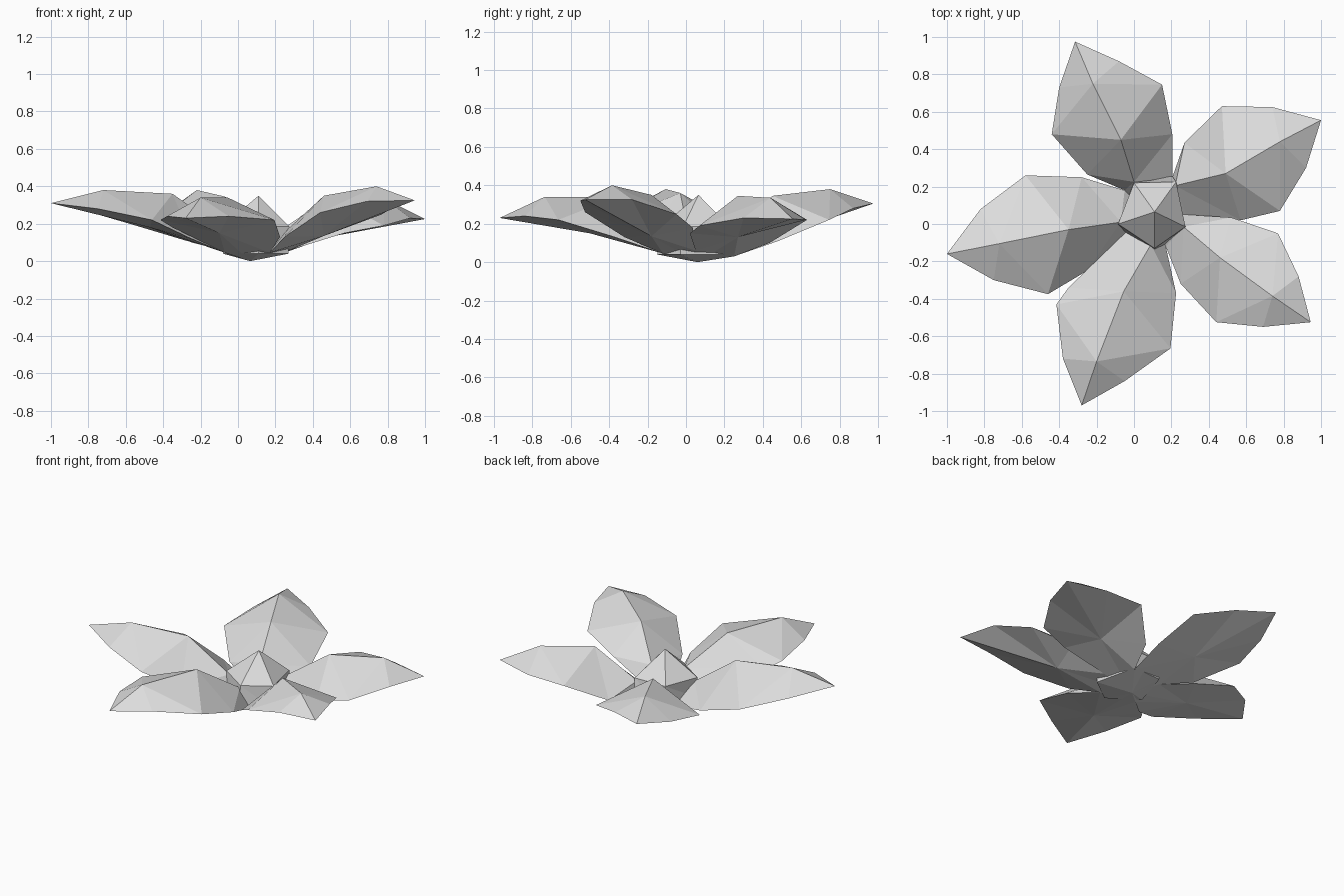
import bpy, bmesh

grey = bpy.data.materials.new("pale_grey")
grey.diffuse_color = (0.72, 0.72, 0.72, 1)

BASE = (0.065, 0.06, 0.0)


def make(name, verts, faces):
    bm = bmesh.new()
    bv = [bm.verts.new(v) for v in verts]
    for f in faces:
        bm.faces.new([bv[i] for i in f])
    bmesh.ops.recalc_face_normals(bm, faces=bm.faces[:])
    me = bpy.data.meshes.new(name)
    bm.to_mesh(me)
    bm.free()
    me.materials.append(grey)
    ob = bpy.data.objects.new(name, me)
    bpy.context.collection.objects.link(ob)


def petal(name, tip, outer, mid, inner, root, keel):
    """Closed petal: ridged top, shallow underside that meets at one keel point."""
    v = [tip, *outer, *mid, *inner, *root, BASE, keel]
    # 0 tip, 1-3 outer, 4-6 mid, 7-8 inner edges, 9-11 root, 12 base, 13 keel
    top = [(0, 2, 1), (0, 3, 2),
           (1, 2, 4), (2, 5, 4), (2, 3, 6), (2, 6, 5),
           (4, 5, 7), (5, 6, 8),
           (7, 5, 10), (7, 10, 9), (5, 8, 10), (8, 11, 10),
           (9, 10, 12), (10, 11, 12)]
    rim = [0, 1, 4, 7, 9, 12, 11, 8, 6, 3]
    under = [(rim[i], rim[(i + 1) % 10], 13) for i in range(10)]
    make(name, v, top + under)


# Low points between neighbouring petals, around the bud
gap_lf = (-.07, -.07, .045)
gap_fr = (.17, -.12, .045)
gap_rr = (.28, .05, .06)
gap_br = (.205, .25, .03)
gap_bl = (-.05, .18, .05)

# Petals: each row runs counter-clockwise around the flower
petal("petal_left", (-1, -.16, .31),
      [(-.82, .08, .27), (-.72, -.105, .38), (-.75, -.30, .28)],
      [(-.58, .26, .20), (-.35, -.03, .36), (-.46, -.375, .22)],
      [(-.28, .25, .11), (-.25, -.25, .12)],
      [gap_bl, (-.07, .01, .16), gap_lf], (-.47, -.06, .18))
petal("petal_front", (-.28, -.97, .23),
      [(-.38, -.72, .24), (-.20, -.735, .34), (-.05, -.84, .24)],
      [(-.415, -.43, .22), (-.055, -.36, .34), (.195, -.665, .22)],
      [(-.35, -.34, .18), (.225, -.37, .13)],
      [gap_lf, (.09, -.11, .16), gap_fr], (-.10, -.50, .15))
petal("petal_front_right", (.945, -.525, .325),
      [(.69, -.55, .32), (.74, -.385, .40), (.88, -.28, .325)],
      [(.44, -.525, .26), (.46, -.18, .35), (.77, -.05, .25)],
      [(.25, -.32, .13), (.52, .035, .18)],
      [gap_fr, (.265, -.015, .17), gap_rr], (.46, -.18, .135))
petal("petal_back_right", (1, .555, .225),
      [(.92, .30, .23), (.78, .44, .335), (.74, .625, .22)],
      [(.78, .07, .19), (.49, .27, .345), (.47, .63, .22)],
      [(.57, .02, .15), (.27, .435, .10)],
      [gap_rr, (.22, .205, .16), gap_br], (.49, .27, .13))
petal("petal_back", (-.315, .975, .305),
      [(-.08, .87, .28), (-.22, .75, .38), (-.40, .73, .25)],
      [(.15, .745, .22), (-.07, .45, .345), (-.44, .48, .21)],
      [(.205, .48, .11), (-.25, .265, .10)],
      [gap_br, (0, .225, .16), gap_bl], (-.09, .47, .13))

# Bud: five-sided point on upright walls with a shallow bottom
upper = [(0, .22), (-.085, .0), (.11, -.13), (.275, -.015), (.225, .225)]
lower = [(0, .24), (-.08, -.02), (.11, -.15), (.27, -.03), (.205, .255)]
verts = [(.11, .065, .35), BASE]
verts += [(x, y, .185) for x, y in upper]
verts += [(x, y, .04) for x, y in lower]
faces = []
for i in range(5):
    j = (i + 1) % 5
    faces += [(0, 2 + i, 2 + j), (2 + i, 7 + i, 7 + j), (2 + i, 7 + j, 2 + j),
              (1, 7 + j, 7 + i)]
make("bud", verts, faces)
